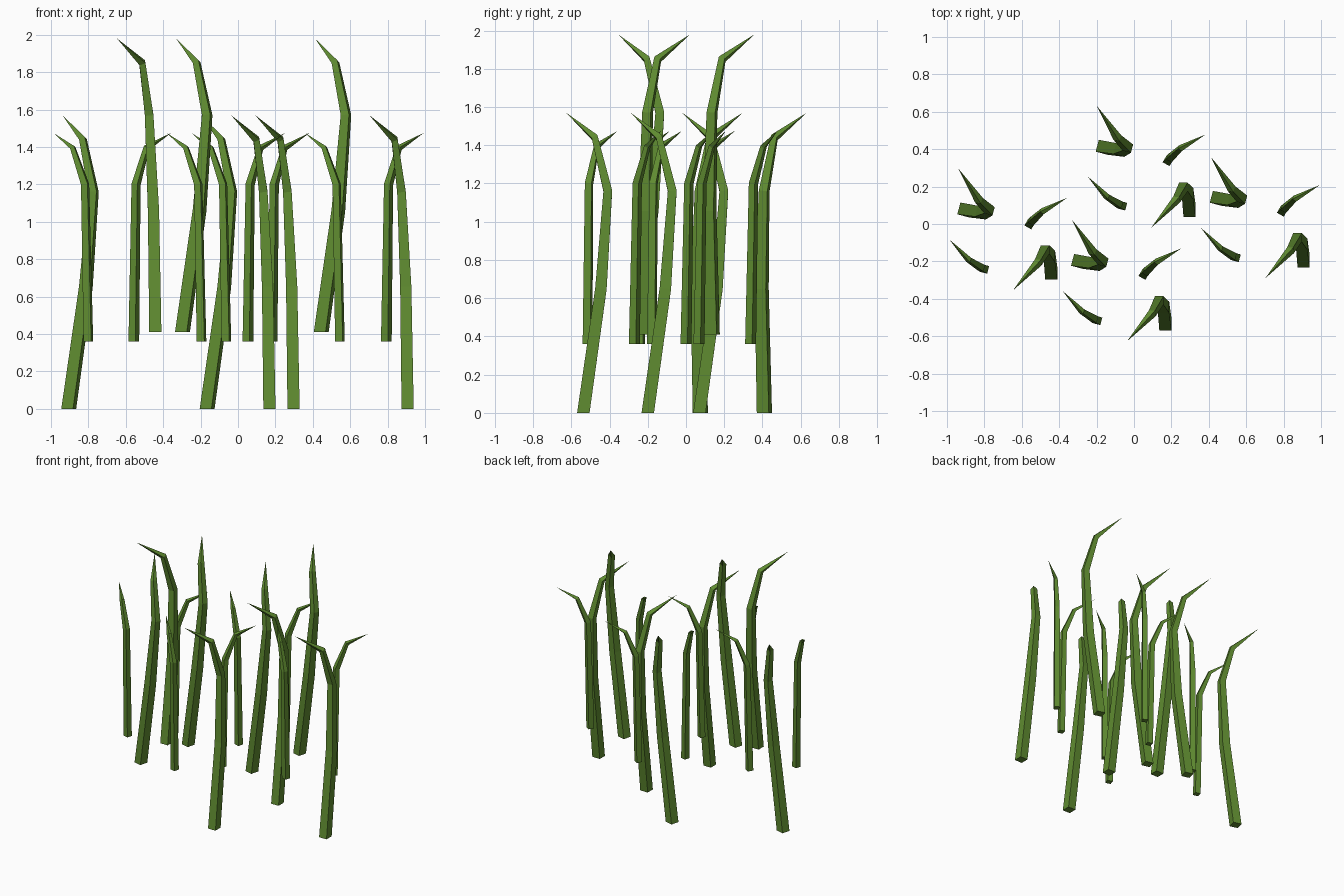
import bpy, bmesh
from math import radians
from mathutils import Vector, Matrix

cube = bpy.data.objects.get("Cube")
if cube:
    bpy.data.objects.remove(cube)

# Leaf colour
green = bpy.data.materials.new("leaf_green")
green.use_nodes = True
colour = (0.115, 0.26, 0.03, 1)
green.diffuse_color = colour
green.node_tree.nodes["Principled BSDF"].inputs["Base Color"].default_value = colour


def blade_mesh(name, path, widths, twist):
    """Square stem lofted along a path, closing to a point at the end."""
    pts = [Vector(p) for p in path]
    bm = bmesh.new()
    rings = []
    for i, width in enumerate(widths):
        if i == 0:
            turn = Matrix.Identity(3)
        else:
            tangent = (pts[i + 1] - pts[i]).normalized() + (pts[i] - pts[i - 1]).normalized()
            turn = Vector((0, 0, 1)).rotation_difference(tangent).to_matrix()
        turn = turn @ Matrix.Rotation(radians(twist), 3, "Z")
        h = width / 2
        corners = ((-h, -h), (h, -h), (h, h), (-h, h))
        rings.append([bm.verts.new(pts[i] + turn @ Vector((x, y, 0))) for x, y in corners])
    bm.faces.new(rings[0][::-1])
    for low, high in zip(rings, rings[1:]):
        for k in range(4):
            n = (k + 1) % 4
            bm.faces.new((low[k], low[n], high[n], high[k]))
    tip = bm.verts.new(pts[-1])
    for k in range(4):
        bm.faces.new((rings[-1][k], rings[-1][(k + 1) % 4], tip))
    bmesh.ops.recalc_face_normals(bm, faces=bm.faces)
    mesh = bpy.data.meshes.new(name)
    bm.to_mesh(mesh)
    bm.free()
    mesh.materials.append(green)
    return mesh


def plant(name, mesh, spots, angle):
    for i, spot in enumerate(spots):
        obj = bpy.data.objects.new(f"{name}_{i + 1}", mesh)
        obj.location = spot
        obj.rotation_euler.z = radians(angle)
        bpy.context.collection.objects.link(obj)


# Tall blade: leans back, then droops forward at the top
tall = blade_mesh("tall_blade",
                  [(0, 0, 0), (-0.01, 0.092, 0.65), (-0.033, 0.128, 1.16),
                   (-0.07, 0.06, 1.44), (-0.205, -0.09, 1.57)],
                  [0.065, 0.06, 0.046, 0.034], 0)
# Short blade: upright, with a thin hooked tip
short = blade_mesh("short_blade",
                   [(0, 0, 0), (0.012, 0.015, 0.84), (0.068, 0.068, 1.035), (0.2, 0.14, 1.115)],
                   [0.042, 0.036, 0.025], -30)

plant("tall_blade_forward", tall,
      [(0.297, 0.07, 0), (-0.442, -0.265, 0.41), (0.168, -0.537, 0), (0.907, -0.2, 0)], 0)
plant("tall_blade_back", tall,
      [(-0.905, 0.075, 0), (-0.165, 0.41, 0), (-0.297, -0.2, 0.41), (0.445, 0.137, 0.41)], -105)
plant("short_blade_left", short,
      [(0.182, 0.338, 0.36), (-0.557, 0, 0.36), (0.053, -0.27, 0.36), (0.793, 0.068, 0.36)], 0)
plant("short_blade_right", short,
      [(-0.062, 0.098, 0.36), (-0.8, -0.24, 0.36), (0.545, -0.178, 0.36), (-0.195, -0.515, 0.36)], 105)
